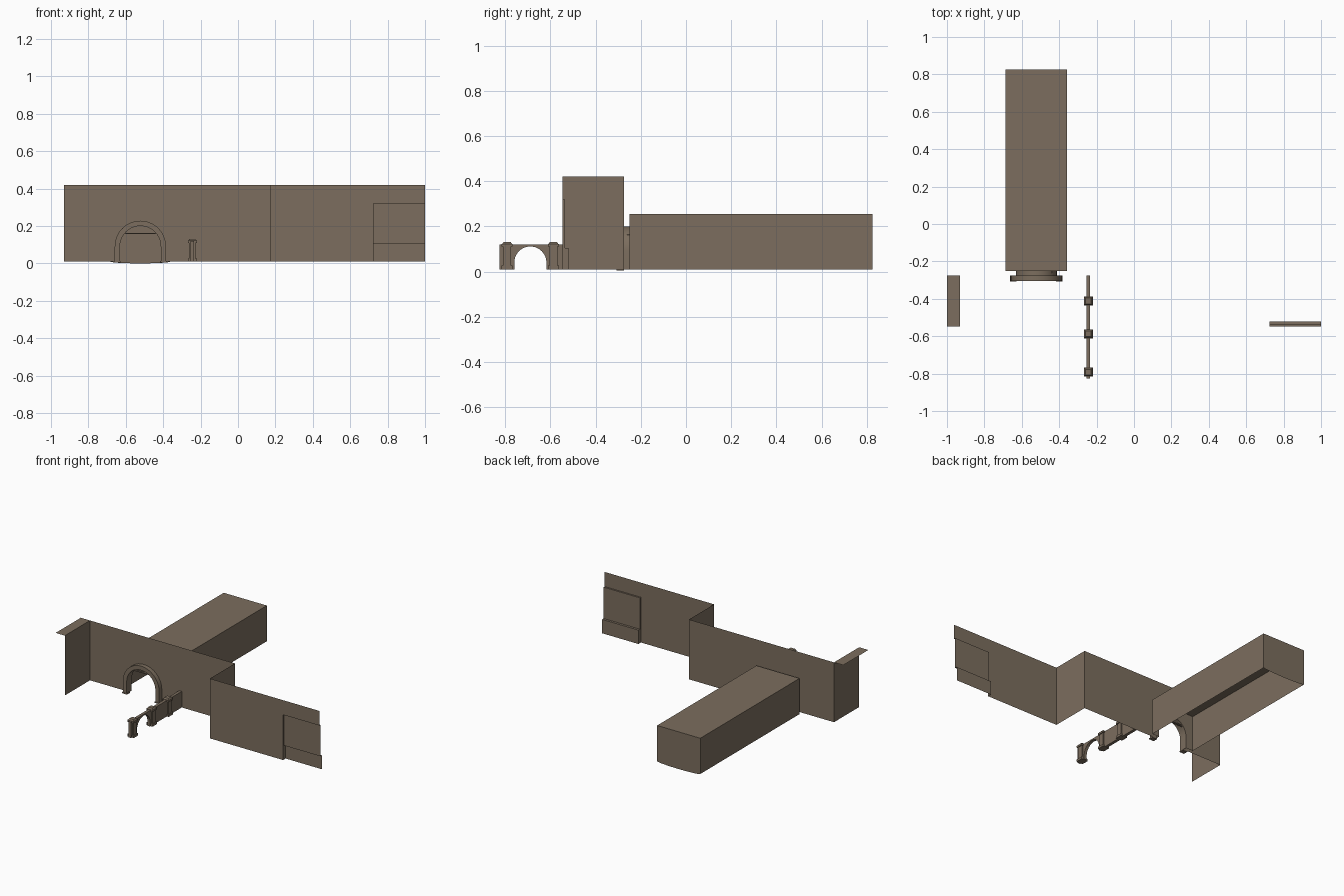
import bpy, bmesh, math
from mathutils import Vector

if "Cube" in bpy.data.objects:
    bpy.data.objects.remove(bpy.data.objects["Cube"])

stone = bpy.data.materials.new("brown_stone")
stone.diffuse_color = (0.20, 0.155, 0.112, 1)
stone.use_nodes = True
stone.node_tree.nodes["Principled BSDF"].inputs["Base Color"].default_value = stone.diffuse_color


def finish(name, bm, recalc=False, smooth=False):
    bmesh.ops.remove_doubles(bm, verts=bm.verts, dist=1e-5)
    if recalc:
        bmesh.ops.recalc_face_normals(bm, faces=bm.faces)
    me = bpy.data.meshes.new(name)
    bm.to_mesh(me)
    bm.free()
    me.materials.append(stone)
    ob = bpy.data.objects.new(name, me)
    bpy.context.collection.objects.link(ob)
    if smooth:
        bpy.ops.object.select_all(action='DESELECT')
        ob.select_set(True)
        bpy.context.view_layer.objects.active = ob
        bpy.ops.object.shade_smooth_by_angle(angle=math.radians(35))
    return ob


def add_face(bm, pts):
    return bm.faces.new([bm.verts.new(p) for p in pts])


def sheet(name, faces):
    bm = bmesh.new()
    for f in faces:
        add_face(bm, f)
    return finish(name, bm)


def extrude(name, pts, vec, smooth=False):
    bm = bmesh.new()
    f = add_face(bm, pts)
    r = bmesh.ops.extrude_face_region(bm, geom=[f], use_keep_orig=True)
    verts = [v for v in r["geom"] if isinstance(v, bmesh.types.BMVert)]
    bmesh.ops.translate(bm, verts=verts, vec=vec)
    return finish(name, bm, True, smooth)


def box(bm, lo, hi, top=1.0):
    c = (Vector(lo) + Vector(hi)) / 2
    r = bmesh.ops.create_cube(bm, size=1)
    for v in r["verts"]:
        k = top if v.co.z > 0 else 1
        v.co = [c[i] + v.co[i] * (hi[i] - lo[i]) * (k if i < 2 else 1) for i in range(3)]


def arch(c, r, spring, base, n=20):
    """Arch outline from the low-coordinate foot over to the other foot."""
    curve = [(c - r * math.cos(math.pi * i / n), spring + r * math.sin(math.pi * i / n))
             for i in range(n + 1)]
    return [(c - r, base)] + curve + [(c + r, base)]


B, T = 0.01, 0.42                # wall bottom and top
YB, YF = -0.275, -0.547          # back wall and front wall planes
XL, XR = -0.93, 0.17             # left and right corners
CX, SP = -0.522, 0.091           # archway centre and spring height
hole = arch(CX, 0.109, SP, B)
outer = arch(CX, 0.137, SP, B)

# Single-sided street walls, with the archway cut from the back wall
sheet("back_wall", [[(XL, YB, B)] + [(x, YB, z) for x, z in hole]
                    + [(XR, YB, B), (XR, YB, T), (XL, YB, T)]])
sheet("left_wall", [[(XL, YF, B), (XL, YB, B), (XL, YB, T), (XL, YF, T)]])
sheet("left_roof", [[(-1, YF, T), (XL, YF, T), (XL, YB, T), (-1, YB, T)]])
sheet("right_return_wall", [[(XR, YB, B), (XR, YF, B), (XR, YF, T), (XR, YB, T)]])

# Front wall with a two-depth recess at its right end
NX, NM, NT = 0.725, 0.105, 0.32
Y1, Y2 = -0.536, -0.52
sheet("front_wall", [[(XR, YF, B), (NX, YF, B), (NX, YF, NT), (1, YF, NT),
                      (1, YF, T), (XR, YF, T)]])
sheet("wall_recess", [
    [(NX, Y1, NM), (1, Y1, NM), (1, Y1, NT), (NX, Y1, NT)],
    [(NX, Y2, B), (1, Y2, B), (1, Y2, NM), (NX, Y2, NM)],
    [(NX, Y1, NM), (NX, Y2, NM), (1, Y2, NM), (1, Y1, NM)],
    [(NX, YF, NT), (NX, Y1, NT), (1, Y1, NT), (1, YF, NT)],
    [(NX, YF, NM), (NX, Y1, NM), (NX, Y1, NT), (NX, YF, NT)],
    [(NX, YF, B), (NX, Y2, B), (NX, Y2, NM), (NX, YF, NM)]])

# Raised arch surround, its feet, and the short barrel behind it
extrude("arch_surround", [(x, -0.305, z) for x, z in outer + hole[::-1]],
        (0, 0.03, 0), True)
bm = bmesh.new()
for s in (-1, 1):
    x = CX + s * 0.123
    box(bm, (x - 0.018, -0.307, 0.005), (x + 0.018, YB, 0.013))
finish("arch_feet", bm)
TY = -0.25
bm = bmesh.new()
for (x0, z0), (x1, z1) in zip(hole, hole[1:]):
    add_face(bm, [(x0, YB, z0), (x0, TY, z0), (x1, TY, z1), (x1, YB, z1)])
finish("arch_barrel", bm, smooth=True)
bm = bmesh.new()
box(bm, (CX - 0.083, -0.262, 0.157), (CX + 0.083, TY, 0.163))
finish("arch_crossbar", bm)

# Tunnel: open underneath, archway in front, sagging lower edge at the far end
TL, TR, TT, TE = -0.686, -0.359, 0.255, 0.825
sag = [(CX + 0.163 * math.cos(a), TE, B - 0.01 * math.sin(a))
       for a in [math.pi * i / 10 for i in range(1, 10)]]
sheet("tunnel", [
    [(TL, TY, B)] + [(x, TY, z) for x, z in hole]
    + [(TR, TY, B), (TR, TY, TT), (TL, TY, TT)],
    [(TR, TE, B)] + sag + [(TL, TE, B), (TL, TE, TT), (TR, TE, TT)],
    [(TL, TE, B), (TL, TY, B), (TL, TY, TT), (TL, TE, TT)],
    [(TR, TY, B), (TR, TE, B), (TR, TE, TT), (TR, TY, TT)],
    [(TL, TY, TT), (TR, TY, TT), (TR, TE, TT), (TL, TE, TT)]])

# Low garden wall with one arched opening
FX = -0.244
gap = arch(-0.689, 0.071, 0.04, B)
profile = [(-0.825, B)] + gap + [(YB, B), (YB, 0.12), (-0.825, 0.12)]
extrude("low_wall", [(FX - 0.01, y, z) for y, z in profile], (0.02, 0, 0), True)

# Capped posts along the low wall
for i, y in enumerate((-0.412, -0.587, -0.792)):
    bm = bmesh.new()
    for h, z0, z1, top in ((0.024, B, 0.026, 1), (0.018, 0.026, 0.11, 1),
                           (0.024, 0.11, 0.122, 1), (0.022, 0.122, 0.131, 0.7)):
        box(bm, (FX - h, y - h, z0), (FX + h, y + h, z1), top)
    finish(f"post_{i + 1}", bm)
